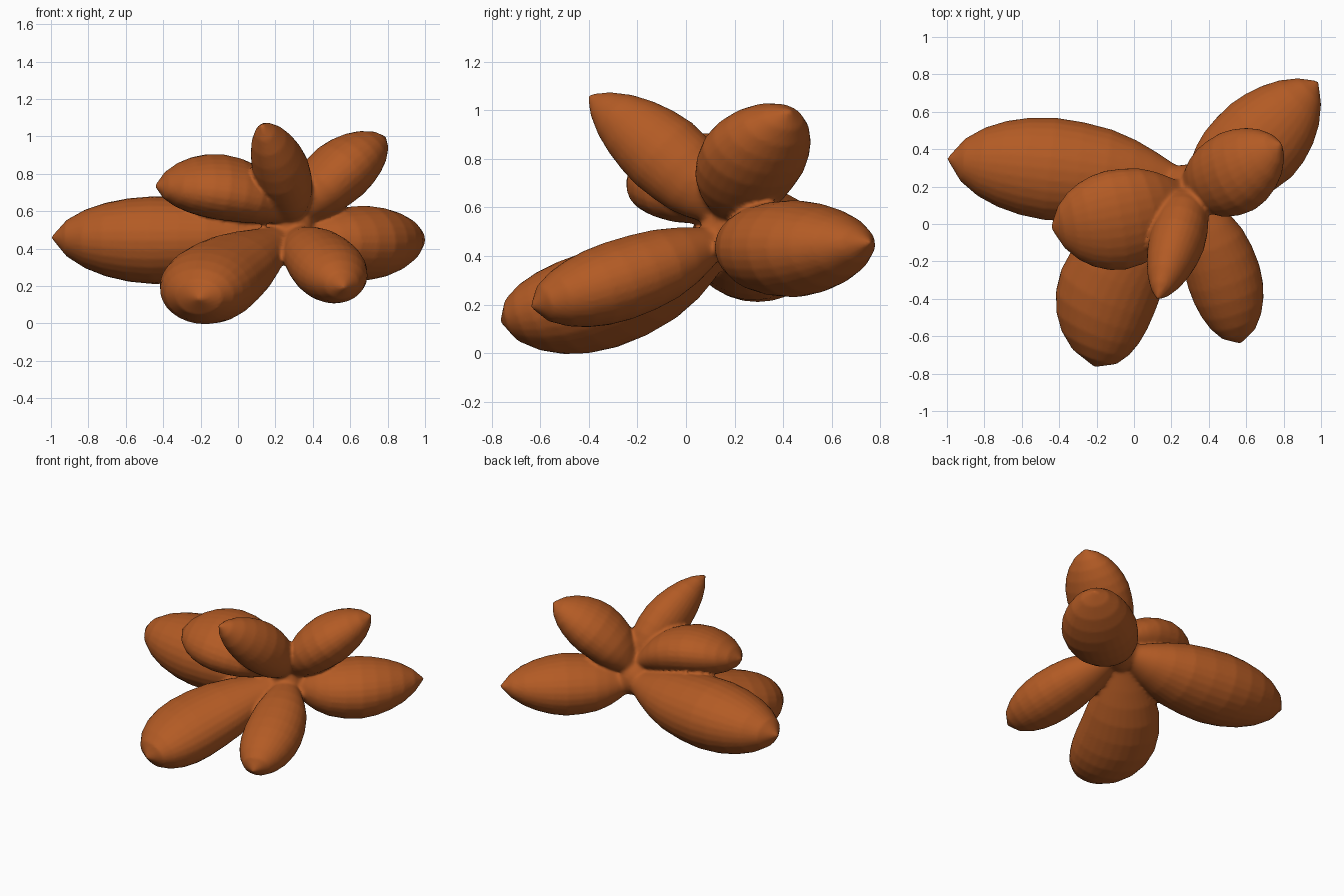
import bpy, bmesh, math
from mathutils import Vector

if "Cube" in bpy.data.objects:
    bpy.data.objects.remove(bpy.data.objects["Cube"])

mat = bpy.data.materials.new("burnt orange")
mat.diffuse_color = (0.45, 0.104, 0.018, 1)
mat.use_nodes = True
mat.node_tree.nodes["Principled BSDF"].inputs["Base Color"].default_value = mat.diffuse_color

# fraction along petal, relative radius
PROFILE = [(0, .25), (.08, .4), (.16, .57), (.25, .74), (.36, .89), (.48, .97), (.6, 1),
           (.7, .95), (.79, .84), (.87, .67), (.94, .42)]
BELLY = 0.6
SIDES = 28
parts = []


def finish(bm, name):
    bmesh.ops.recalc_face_normals(bm, faces=bm.faces)
    mesh = bpy.data.meshes.new(name)
    bm.to_mesh(mesh)
    bm.free()
    mesh.materials.append(mat)
    ob = bpy.data.objects.new(name, mesh)
    bpy.context.collection.objects.link(ob)
    parts.append(ob)


def petal(name, base, belly, tip, width, height, side, blunt=0.0):
    """Loft of ellipses along a gently bent axis through base, belly and tip."""
    p0, pm, p2 = Vector(base), Vector(belly), Vector(tip)
    m = BELLY
    p1 = (pm - p0 * (1 - m) ** 2 - p2 * m * m) / (2 * m * (1 - m))
    bm = bmesh.new()
    rings = []
    for t, r in PROFILE:
        if t > BELLY:
            r += blunt * (t - BELLY) / (1 - BELLY)
        c = p0 * (1 - t) ** 2 + p1 * 2 * t * (1 - t) + p2 * t * t
        d = ((p1 - p0) * (1 - t) + (p2 - p1) * t).normalized()
        # keep sections mostly square to the overall direction
        d = (d + (p2 - p0).normalized() * 2).normalized()
        u = Vector(side)
        u = (u - d * u.dot(d)).normalized()
        v = d.cross(u)
        ring = []
        for i in range(SIDES):
            a = 2 * math.pi * i / SIDES
            ring.append(bm.verts.new(c + u * (math.cos(a) * width * r) + v * (math.sin(a) * height * r)))
        rings.append(ring)
    for a, b in zip(rings, rings[1:]):
        for i in range(SIDES):
            j = (i + 1) % SIDES
            bm.faces.new((a[i], a[j], b[j], b[i]))
    end = bm.verts.new(p2)
    for i in range(SIDES):
        bm.faces.new((rings[-1][i], rings[-1][(i + 1) % SIDES], end))
    bm.faces.new(rings[0])
    finish(bm, name)


# lower ring of petals
petal("left_petal", (.28, .21, .48), (-.45, .295, .445), (-1, .35, .46), .275, .235, (0, 1, 0))
petal("front_left_petal", (.27, .18, .48), (-.14, -.36, .217), (-.21, -.765, .13), .275, .205, (1, -.5, 0), .06)
petal("front_right_petal", (.29, .17, .48), (.48, -.28, .297), (.57, -.64, .19), .2, .167, (1, .3, 0), .06)
petal("right_petal", (.3, .2, .46), (.68, .447, .43), (.985, .765, .455), .255, .2, (.6, -.8, 0), -.06)

# upper ring of petals
petal("upper_right_petal", (.28, .2, .54), (.55, .28, .815), (.79, .43, 1.0), .225, .17, (-.3, 1, 0), -.03)
petal("upper_left_petal", (.29, .16, .58), (-.1, .02, .73), (-.445, -.02, .735), .275, .17, (0, 1, .2))
petal("upper_front_petal", (.29, .16, .56), (.23, -.09, .82), (.125, -.405, 1.065), .15, .172, (1, 0, 0), -.06)

# core joining the petals
CORE = Vector((.28, .19, .5))
bm = bmesh.new()
bmesh.ops.create_uvsphere(bm, u_segments=24, v_segments=14, radius=.13)
bmesh.ops.translate(bm, verts=bm.verts, vec=CORE)
finish(bm, "core")

# fuse the parts into one skin
bpy.ops.object.select_all(action='DESELECT')
for ob in parts:
    ob.select_set(True)
cluster = parts[0]
bpy.context.view_layer.objects.active = cluster
bpy.ops.object.join()
cluster.name = "petal_cluster"
remesh = cluster.modifiers.new("fuse", 'REMESH')
remesh.mode = 'VOXEL'
remesh.voxel_size = 0.012
bpy.ops.object.modifier_apply(modifier=remesh.name)

# soften the creases around the core
group = cluster.vertex_groups.new(name="joint")
for v in cluster.data.vertices:
    w = 1 - max(0, (v.co - CORE).length - .2) / .2
    if w > 0:
        group.add([v.index], min(w, 1), 'REPLACE')
soft = cluster.modifiers.new("soften", 'SMOOTH')
soft.vertex_group = "joint"
soft.factor = 0.5
soft.iterations = 14
bpy.ops.object.modifier_apply(modifier=soft.name)
if not cluster.data.materials:
    cluster.data.materials.append(mat)
for p in cluster.data.polygons:
    p.use_smooth = True
    p.material_index = 0
